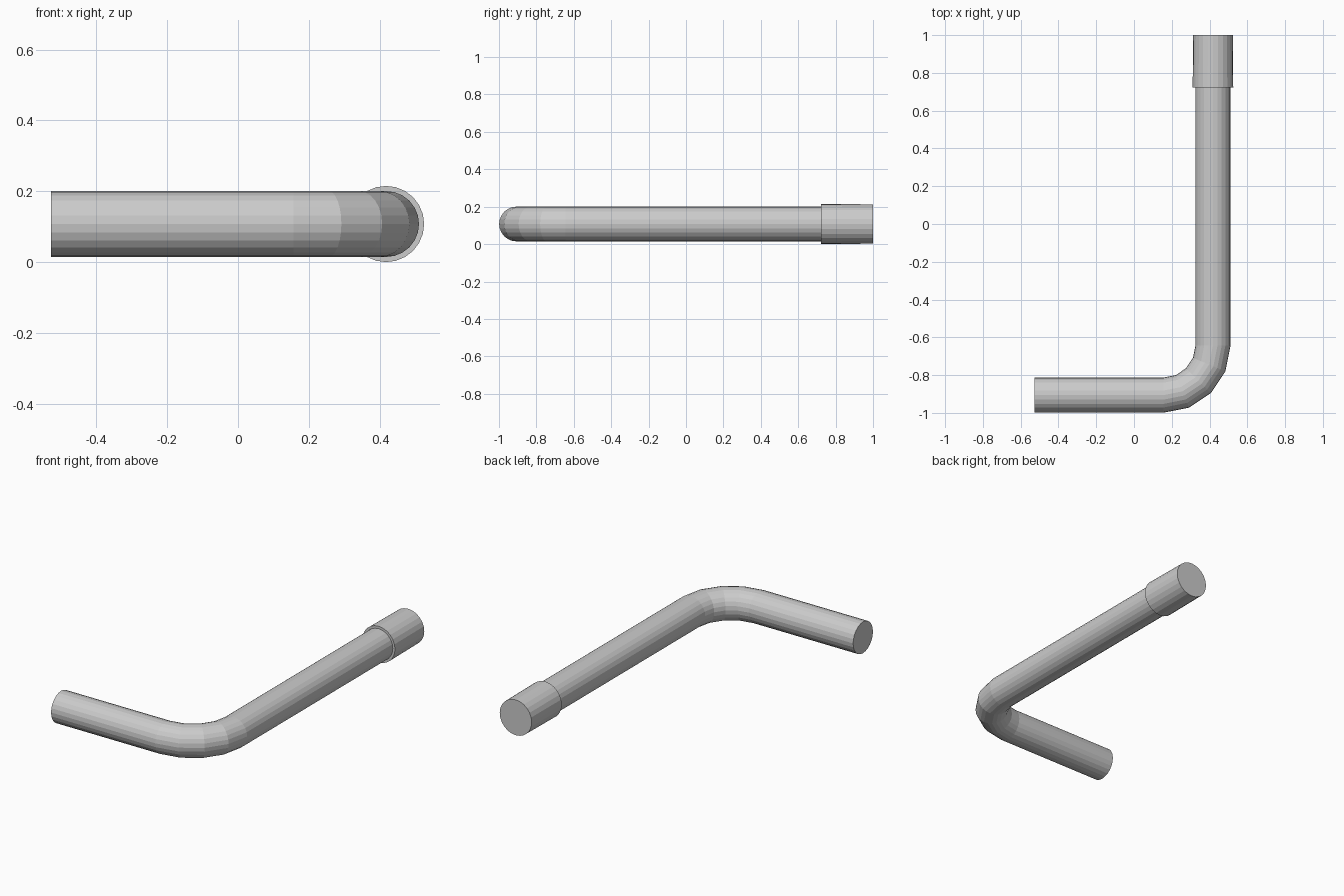
import bpy, bmesh, math
from mathutils import Vector

if "Cube" in bpy.data.objects:
    bpy.data.objects.remove(bpy.data.objects["Cube"])

SIDES = 24
Z = 0.1075
X_LEG, Y_LEG = 0.418, -0.906   # centre lines of the two straight legs
BEND = 0.262                   # bend radius


def sweep(name, stations):
    """Closed tube in the horizontal plane; stations are (x, y, heading, radius)."""
    bm = bmesh.new()
    rings = []
    for x, y, heading, r in stations:
        side = Vector((math.sin(heading), -math.cos(heading), 0))
        ring = []
        for i in range(SIDES):
            a = math.tau * i / SIDES
            offset = side * math.cos(a) + Vector((0, 0, math.sin(a)))
            ring.append(bm.verts.new(Vector((x, y, Z)) + offset * r))
        rings.append(ring)
    for a, b in zip(rings, rings[1:]):
        for i in range(SIDES):
            j = (i + 1) % SIDES
            bm.faces.new((a[i], a[j], b[j], b[i]))
    bm.faces.new(rings[0])
    bm.faces.new(rings[-1])
    bmesh.ops.recalc_face_normals(bm, faces=bm.faces)
    mesh = bpy.data.meshes.new(name)
    bm.to_mesh(mesh)
    bm.free()
    obj = bpy.data.objects.new(name, mesh)
    bpy.context.collection.objects.link(obj)
    return obj


# Bent pipe: short leg, four-segment elbow, long leg
R = 0.093
path = [(-0.528, Y_LEG, 0, R)]
for k in range(5):
    t = math.radians(22.5 * k)
    path.append((X_LEG - BEND + BEND * math.sin(t),
                 Y_LEG + BEND - BEND * math.cos(t), t, R))
path.append((X_LEG, 0.96, math.pi / 2, R))
sweep("bent_pipe", path)

# Slightly tapered sleeve on the end of the long leg
sweep("end_sleeve", [(X_LEG, 0.722, math.pi / 2, 0.1075),
                     (X_LEG, 1.0, math.pi / 2, 0.105)])
